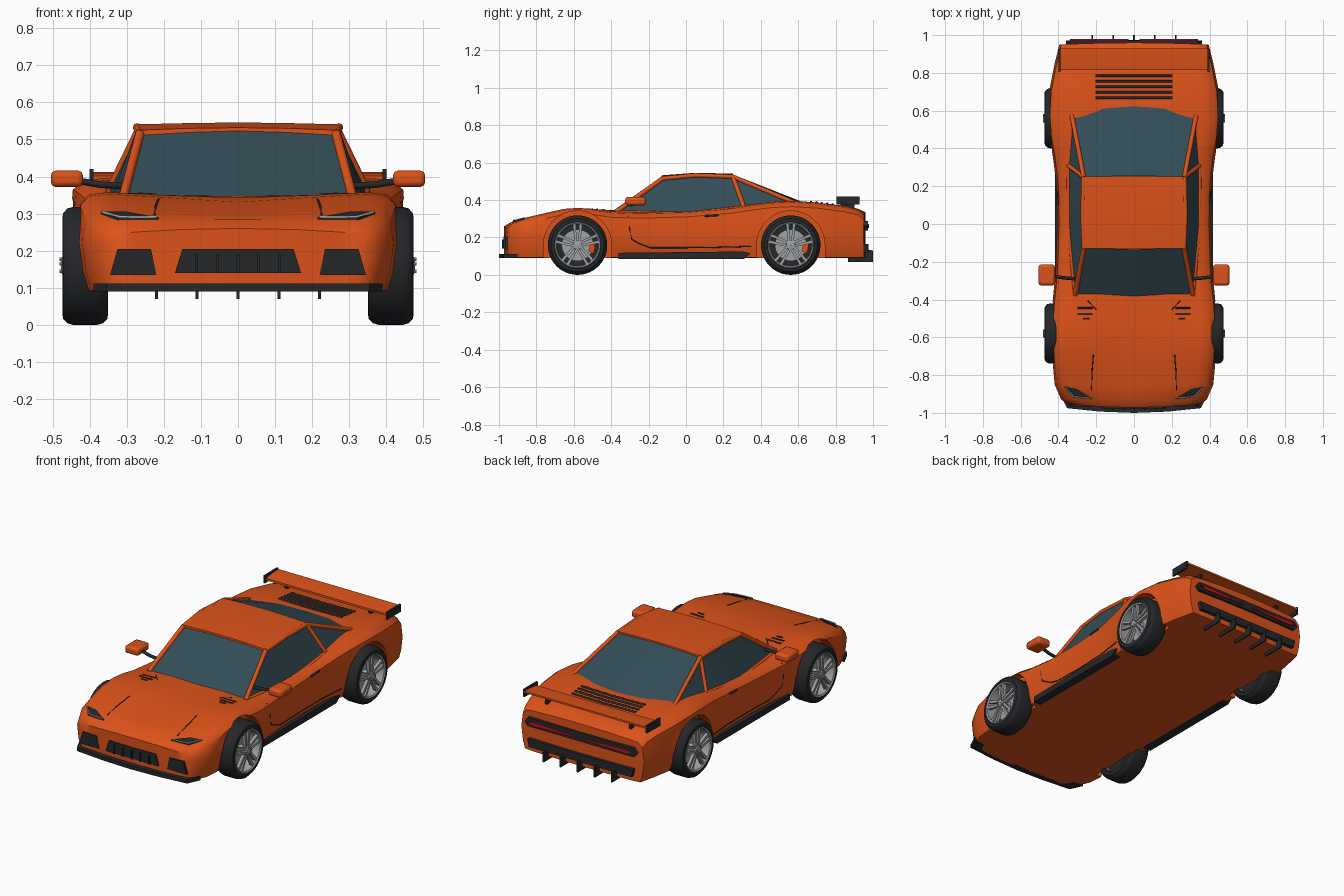
import bpy, bmesh, math
from mathutils import Vector
from mathutils.bvhtree import BVHTree

if "Cube" in bpy.data.objects:
    bpy.data.objects.remove(bpy.data.objects["Cube"])

def material(name, rgb):
    m = bpy.data.materials.new(name)
    m.diffuse_color = (*rgb, 1)
    m.use_nodes = True
    m.node_tree.nodes["Principled BSDF"].inputs["Base Color"].default_value = m.diffuse_color
    return m

ORANGE = material("orange_paint", (0.72, 0.085, 0.01))
GLASS = material("dark_glass", (0.035, 0.075, 0.095))
BLACK = material("black_trim", (0.018, 0.02, 0.023))
SILVER = material("silver", (0.35, 0.36, 0.37))
RED = material("red_light", (0.5, 0.01, 0.015))

def mesh(name, verts, faces, mat, angle=35):
    bm = bmesh.new()
    vs = [bm.verts.new(v) for v in verts]
    for f in faces:
        bm.faces.new([vs[i] for i in f])
    bmesh.ops.remove_doubles(bm, verts=bm.verts, dist=1e-5)
    bmesh.ops.recalc_face_normals(bm, faces=bm.faces)
    me = bpy.data.meshes.new(name)
    bm.to_mesh(me)
    bm.free()
    ob = bpy.data.objects.new(name, me)
    bpy.context.collection.objects.link(ob)
    me.materials.append(mat)
    smooth(ob, angle)
    return ob

def smooth(ob, angle=35):
    bpy.ops.object.select_all(action='DESELECT')
    ob.select_set(True)
    bpy.context.view_layer.objects.active = ob
    bpy.ops.object.shade_smooth_by_angle(angle=math.radians(angle))

def solid(name, lower, upper, mat):
    n = len(lower)
    faces = [range(n), range(n, 2 * n)] + [(i, (i + 1) % n, n + (i + 1) % n, n + i) for i in range(n)]
    return mesh(name, list(lower) + list(upper), faces, mat)

def prism(name, pts, axis, a, b, mat):
    place = {'x': lambda p, t: (t, *p), 'y': lambda p, t: (p[0], t, p[1]), 'z': lambda p, t: (*p, t)}[axis]
    return solid(name, [place(p, a) for p in pts], [place(p, b) for p in pts], mat)

def box(name, x, y, z, mat, bevel=0):
    ob = prism(name, [(x[0], y[0]), (x[1], y[0]), (x[1], y[1]), (x[0], y[1])], 'z', *z, mat)
    if bevel:
        m = ob.modifiers.new("bevel", 'BEVEL')
        m.width, m.segments = bevel, 2
    return ob

def tube(name, pts, r, mat):
    cu = bpy.data.curves.new(name, 'CURVE')
    cu.dimensions, cu.bevel_depth, cu.bevel_resolution, cu.use_fill_caps = '3D', r, 2, True
    sp = cu.splines.new('POLY')
    sp.points.add(len(pts) - 1)
    for p, co in zip(sp.points, pts):
        p.co = (*co, 1)
    ob = bpy.data.objects.new(name, cu)
    bpy.context.collection.objects.link(ob)
    cu.materials.append(mat)
    bpy.ops.object.select_all(action='DESELECT')
    ob.select_set(True)
    bpy.context.view_layer.objects.active = ob
    bpy.ops.object.convert(target='MESH')
    smooth(bpy.context.object, 50)

def lathe(name, profile, y, z, mat, n=48):
    k = len(profile)
    verts = [(x, y + r * math.cos(t), z + r * math.sin(t))
             for t in (2 * math.pi * i / n for i in range(n)) for x, r in profile]
    faces = [(i * k + j, i * k + (j + 1) % k, (i + 1) % n * k + (j + 1) % k, (i + 1) % n * k + j)
             for i in range(n) for j in range(k)]
    return mesh(name, verts, faces, mat)

# Body shell lofted along y: (y, half width, shoulder z, centre z)
stations = [(-.952, .35, .25, .26), (-.93, .385, .28, .285), (-.85, .42, .308, .30), (-.72, .432, .338, .322),
            (-.65, .438, .353, .331), (-.58, .44, .358, .337), (-.5, .438, .353, .343), (-.4, .43, .338, .347),
            (-.25, .415, .333, .352), (0, .407, .34, .355), (.22, .412, .357, .368), (.36, .43, .377, .383),
            (.46, .448, .39, .391), (.57, .457, .395, .394), (.7, .45, .387, .383), (.85, .42, .367, .366),
            (.92, .403, .35, .352), (.95, .395, .325, .335)]

def section(y, w, zs, zc):
    half = [(0, .09), (.5, .09), (.8, .09), (.94, .092), (.975, .14),
            (1, .22), (.975, zs - .03), (.91, zs - .006), (.8, zs), (.45, (zs + zc) / 2 + .002), (0, zc)]
    bulge = -.02 if y < -.94 else .01 if y > .94 else 0
    return [(u * w, y + bulge * (1 - u * u), z) for u, z in half]

verts, faces = [], []
N = 11
for s in (1, -1):
    base = len(verts)
    for st in stations:
        verts += [(s * x, y, z) for x, y, z in section(*st)]
    for i in range(len(stations) - 1):
        for j in range(N - 1):
            a = base + i * N + j
            faces.append((a, a + 1, a + N + 1, a + N))
    for e in (base, base + (len(stations) - 1) * N):
        faces += [(e + i, e + i + 1, e + N - 2 - i, e + N - 1 - i) for i in range(4)]
        faces.append((e + 4, e + 5, e + 6))
body = mesh("body_shell", verts, faces, ORANGE)
bm = bmesh.new()
bm.from_mesh(body.data)
bvh = BVHTree.FromBMesh(bm)
bm.free()

def on_body(a, b, side=0, lift=0):
    """Project onto the body: from above (x, y) or from a side (y, z)."""
    o, d = (Vector((a, b, 2)), Vector((0, 0, -1))) if not side else (Vector((side * 2, a, b)), Vector((-side, 0, 0)))
    return bvh.ray_cast(o, d)[0] - d * lift

# Wheel arches
for y in (-.58, .56):
    for s in (1, -1):
        arc = [(y + .182 * math.cos(math.pi * i / 24), .16 + .182 * math.sin(math.pi * i / 24)) for i in range(25)]
        cutter = prism("arch_cutter", [(y + .182, 0)] + arc + [(y - .182, 0)], 'x', s * .365, s * .6, ORANGE)
        cutter.hide_render = True
        m = body.modifiers.new("arch", 'BOOLEAN')
        m.operation, m.object, m.solver = 'DIFFERENCE', cutter, 'EXACT'
        bpy.context.view_layer.objects.active = body
        bpy.ops.object.modifier_apply(modifier=m.name)
        bpy.data.objects.remove(cutter)
smooth(body)

# Cabin glass, roof and pillars
base = [(0, -.40, .335), (.312, -.375, .335), (.347, 0, .325), (.347, .31, .36), (.33, .58, .385), (.16, .63, .385), (0, .635, .385)]
roof = [(0, -.135, .523), (.265, -.125, .515), (.272, .05, .532), (.267, .25, .525), (0, .255, .535)]
for s, side in ((1, "right"), (-1, "left")):
    B = [(s * x, y, z) for x, y, z in base]
    R = [(s * x, y, z) for x, y, z in roof]
    mesh(side + "_windows", B + R, [(0, 1, 8, 7), (1, 2, 9, 8), (2, 3, 10, 9), (3, 4, 10),
                                    (10, 4, 5), (10, 5, 11), (5, 6, 11)], GLASS, 20)
    tube(side + "_front_pillar", [B[1], R[1]], .013, ORANGE)
    tube(side + "_roof_rail", R[1:4], .012, ORANGE)
    tube(side + "_middle_pillar", [R[3], B[3]], .012, ORANGE)
    tube(side + "_rear_pillar", [R[3], B[4]], .012, ORANGE)
    tube(side + "_window_sill", B[1:5], .011, ORANGE)
top = [(s * x, y, z + dz) for dz in (.009, -.01) for y, zc, ze in ((-.13, .523, .516), (.05, .537, .532), (.252, .532, .525))
       for s, x, z in ((-1, .268, ze), (-1, .14, zc - .002), (1, 0, zc), (1, .14, zc - .002), (1, .268, ze))]
grid = [(o + r * 5 + c, o + r * 5 + c + 1, o + r * 5 + c + 6, o + r * 5 + c + 5) for o in (0, 15) for r in (0, 1) for c in range(4)]
rim = [0, 1, 2, 3, 4, 9, 14, 13, 12, 11, 10, 5]
grid += [(a, b, b + 15, a + 15) for a, b in zip(rim, rim[1:] + rim[:1])]
mesh("roof_panel", top, grid, ORANGE)

# Wheels
for y, end in ((-.58, "front"), (.56, "rear")):
    for s, side in ((1, "right"), (-1, "left")):
        n, z = f"{end}_{side}_", .159
        P = lambda prof: [(s * x, r) for x, r in prof]
        lathe(n + "tyre", P([(.35, .122), (.352, .142), (.365, .155), (.38, .159), (.445, .159), (.46, .155),
                             (.472, .142), (.474, .125), (.466, .12), (.36, .116)]), y, z, BLACK)
        lathe(n + "rim", P([(.37, .12), (.47, .124), (.474, .12), (.47, .113), (.37, .11)]), y, z, SILVER)
        lathe(n + "wheel_back", P([(.385, .001), (.385, .115), (.4, .115), (.4, .001)]), y, z, BLACK)
        lathe(n + "brake_disc", P([(.405, .001), (.405, .085), (.418, .085), (.418, .001)]), y, z, SILVER)
        lathe(n + "hub", P([(.42, .001), (.42, .026), (.474, .024), (.478, .014), (.478, .001)]), y, z, SILVER, 20)
        cal = [(y + r * math.cos(t), z + r * math.sin(t)) for r, ts in ((.095, (-.5, -.2, .1)), (.065, (.1, -.2, -.5)))
               for t in ts]
        prism(n + "caliper", cal, 'x', s * .412, s * .435, ORANGE)
        for i in range(5):
            t = math.pi / 2 + i * math.tau / 5
            for k in (-1, 1):
                pts = [(.015, k * .003), (.118, k * .010), (.118, k * .026), (.02, k * .016)]
                prism(n + "spoke", [(y + u * math.cos(t) - v * math.sin(t), z + u * math.sin(t) + v * math.cos(t))
                                    for u, v in pts], 'x', s * .45, s * .468, SILVER)
            lathe(n + "wheel_nut", P([(.46, .001), (.46, .005), (.482, .005), (.482, .001)]),
                  y + .018 * math.cos(t), z + .018 * math.sin(t), SILVER, 6)

# Nose intakes and splitter
prism("centre_intake", [(-.17, .14), (.17, .14), (.15, .205), (-.15, .205)], 'y', -.976, -.94, BLACK)
for i in range(-2, 3):
    box("intake_slat", (i * .056 - .004, i * .056 + .004), (-.984, -.95), (.14, .19), BLACK)
prism("front_splitter", [(-.39, -.9), (-.355, -.975), (-.18, -.993), (0, -1), (.18, -.993), (.355, -.975), (.39, -.9)],
      'z', .09, .112, BLACK)

for s, side in ((1, "right"), (-1, "left")):
    M = lambda pts: [(s * x, y) for x, y in pts]
    prism(side + "_intake", M([(.235, .205), (.325, .205), (.345, .135), (.22, .135)]), 'y', -.967, -.93, BLACK)
    # Headlights with a bright strip
    lamp = M([(.215, -.925), (.325, -.917), (.37, -.86), (.305, -.872)])
    solid(side + "_headlight", [on_body(*p, 0, -.01) for p in lamp], [on_body(*p, 0, .006) for p in lamp], BLACK)
    tube(side + "_light_strip", [on_body(*p, 0, .006) for p in M([(.22, -.922), (.27, -.919), (.32, -.913), (.365, -.865)])], .004, SILVER)
    # Hood creases and vents
    tube(side + "_hood_crease", [on_body(*p) for p in M([(.225, -.88), (.222, -.78), (.215, -.69)])], .003, BLACK)
    for x0, x1, y in ((.22, .3, -.445), (.22, .3, -.475), (.235, .27, -.502)):
        tube(side + "_hood_vent", [on_body(s * x0, y), on_body(s * x1, y)], .005, BLACK)
    tube(side + "_cowl_line", [on_body(*p) for p in M([(.2, -.455), (.245, -.405)])], .003, BLACK)
    # Door seam, handle and sill
    seam = [(-.31, .315), (-.3, .24), (-.29, .19), (-.245, .165), (-.19, .145), (0, .145), (.2, .148), (.35, .152)]
    tube(side + "_door_seam", [on_body(*p, s) for p in seam], .003, BLACK)
    tube(side + "_door_handle", [on_body(.1, .315, s), on_body(.175, .32, s)], .006, BLACK)
    prism(side + "_side_skirt", [(-.36, .085), (.31, .085), (.345, .115), (.3, .125), (-.36, .118)], 'x', s * .37, s * .418, BLACK)
    # Mirrors
    tube(side + "_mirror_arm", [(s * .31, -.29, .375), (s * .37, -.285, .378), (s * .44, -.275, .39)], .009, BLACK)
    box(side + "_mirror", (s * .418, s * .505), (-.325, -.215), (.372, .416), ORANGE, .013)
    # Wing supports and end plates
    box(side + "_wing_support", (s * .262, s * .278), (.825, .9), (.345, .395), BLACK)
    box(side + "_wing_end_plate", (s * .39, s * .4), (.805, .928), (.376, .42), BLACK)
    prism(side + "_tail_light", M([(.03, .262), (.3, .272), (.34, .262), (.3, .25), (.03, .256)]), 'y', .95, .979, RED)

# Rear wing, engine louvres, tail and diffuser
prism("rear_wing", [(.815, .39), (.87, .393), (.93, .402), (.93, .412), (.87, .41), (.815, .402)], 'x', -.392, .392, ORANGE)
for i in range(5):
    y = .668 + i * .029
    tube("deck_louvre", [on_body(x, y) for x in (-.205, -.1, 0, .1, .205)], .007, BLACK)
prism("tail_panel", [(-.36, .26), (-.34, .238), (.34, .238), (.36, .26), (.34, .288), (-.34, .288)], 'y', .93, .972, BLACK)
prism("rear_bumper_trim", [(-.33, .12), (.33, .12), (.34, .165), (-.34, .165)], 'y', .93, .975, BLACK)
for i in range(-2, 3):
    prism("diffuser_fin", [(.865, .07), (1, .07), (1, .13), (.95, .14), (.865, .1)], 'x', i * .11 - .004, i * .11 + .004, BLACK)
